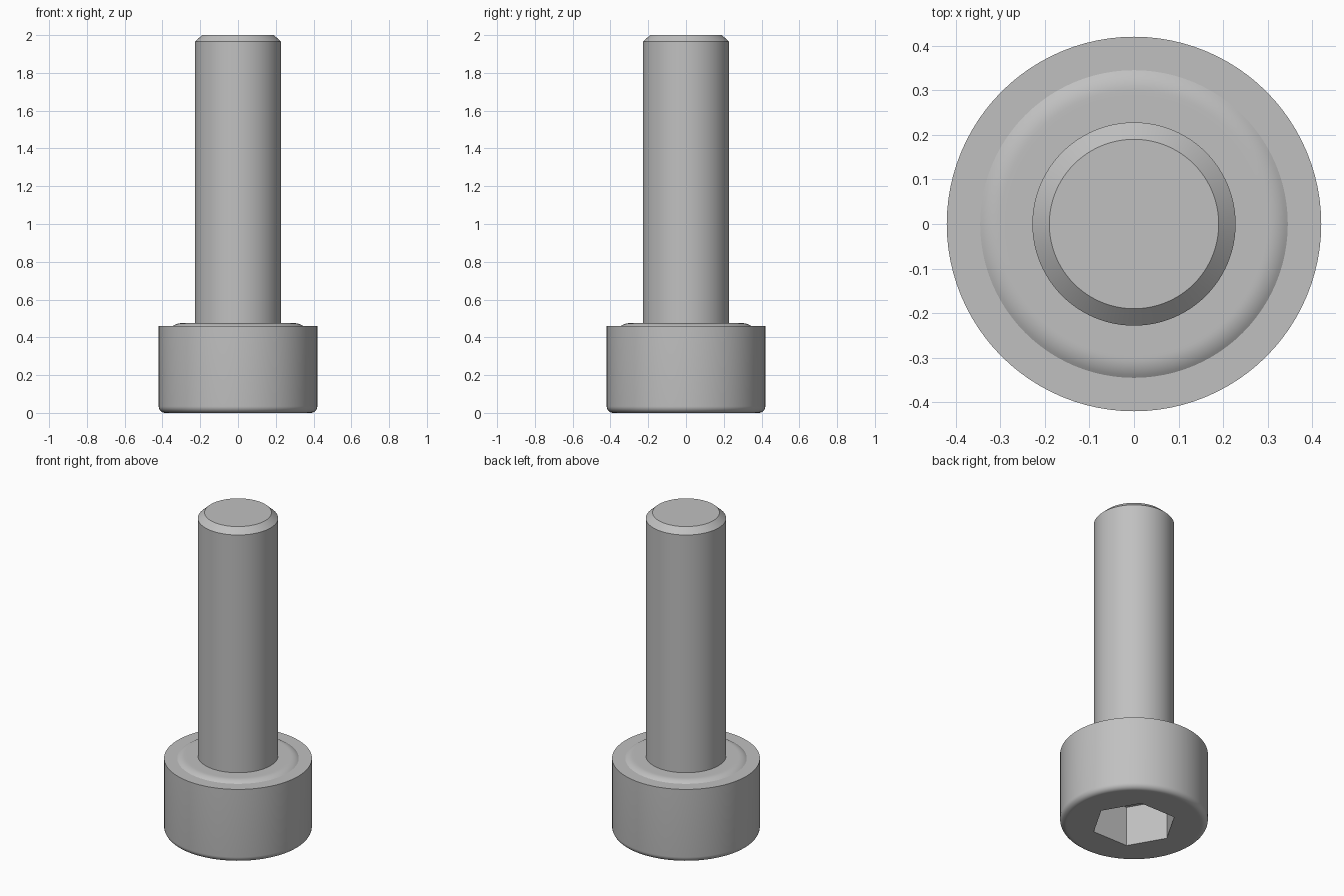
import bpy
import bmesh
import math

cube = bpy.data.objects.get("Cube")
if cube:
    bpy.data.objects.remove(cube, do_unlink=True)

SIDES = 96
HEAD_R, HEAD_TOP, FILLET = 0.42, 0.46, 0.035
WASHER_R, WASHER_TOP = 0.345, 0.475
SHAFT_R, TIP_R = 0.228, 0.19
SOCKET_R, SOCKET_DEPTH = 0.243, 0.25

steel = bpy.data.materials.new("grey_steel")
steel.use_nodes = True
grey = (0.53, 0.53, 0.53, 1)
steel.diffuse_color = grey
steel.node_tree.nodes["Principled BSDF"].inputs["Base Color"].default_value = grey


def lathe(name, profile, sides, turn=0.0):
    """Revolve (radius, height) points about z and cap both ends."""
    bm = bmesh.new()
    rings = []
    for r, z in profile:
        angles = [turn + math.tau * i / sides for i in range(sides)]
        rings.append([bm.verts.new((r * math.cos(a), r * math.sin(a), z)) for a in angles])
    for low, high in zip(rings, rings[1:]):
        for i in range(sides):
            j = (i + 1) % sides
            bm.faces.new((low[i], low[j], high[j], high[i]))
    bm.faces.new(rings[0][::-1])
    bm.faces.new(rings[-1])
    bmesh.ops.recalc_face_normals(bm, faces=bm.faces[:])
    mesh = bpy.data.meshes.new(name)
    bm.to_mesh(mesh)
    bm.free()
    mesh.materials.append(steel)
    obj = bpy.data.objects.new(name, mesh)
    bpy.context.collection.objects.link(obj)
    return obj


def activate(obj):
    bpy.ops.object.select_all(action="DESELECT")
    obj.select_set(True)
    bpy.context.view_layer.objects.active = obj


# Screw body: rounded head, raised washer face, shank and chamfered tip
profile = [(HEAD_R - FILLET - 0.01, 0)]
for i in range(9):
    a = math.pi / 2 * i / 8
    profile.append((HEAD_R - FILLET * (1 - math.sin(a)), FILLET * (1 - math.cos(a))))
profile += [(HEAD_R, HEAD_TOP), (WASHER_R, HEAD_TOP)]
for i in range(1, 7):
    a = math.radians(35) * (1 - i / 6)
    rise = (math.cos(a) - math.cos(math.radians(35))) / (1 - math.cos(math.radians(35)))
    run = 1 - math.sin(a) / math.sin(math.radians(35))
    profile.append((WASHER_R - 0.045 * run, HEAD_TOP + (WASHER_TOP - HEAD_TOP) * rise))
profile += [(WASHER_R - 0.055, WASHER_TOP), (SHAFT_R, WASHER_TOP),
            (SHAFT_R, 1.965), (TIP_R, 2)]
screw = lathe("socket_head_screw", profile, SIDES)

# Hexagonal drive socket cut into the head
cutter = lathe("socket_cutter", [(SOCKET_R, -0.1), (SOCKET_R, SOCKET_DEPTH)], 6)
cutter.hide_render = True
cut = screw.modifiers.new("hex_socket", "BOOLEAN")
cut.operation = "DIFFERENCE"
cut.solver = "EXACT"
cut.object = cutter
activate(screw)
bpy.ops.object.modifier_apply(modifier=cut.name)
bpy.data.objects.remove(cutter, do_unlink=True)

# Smooth round surfaces, crisp edges
activate(screw)
bpy.ops.object.shade_smooth_by_angle(angle=math.radians(25))
